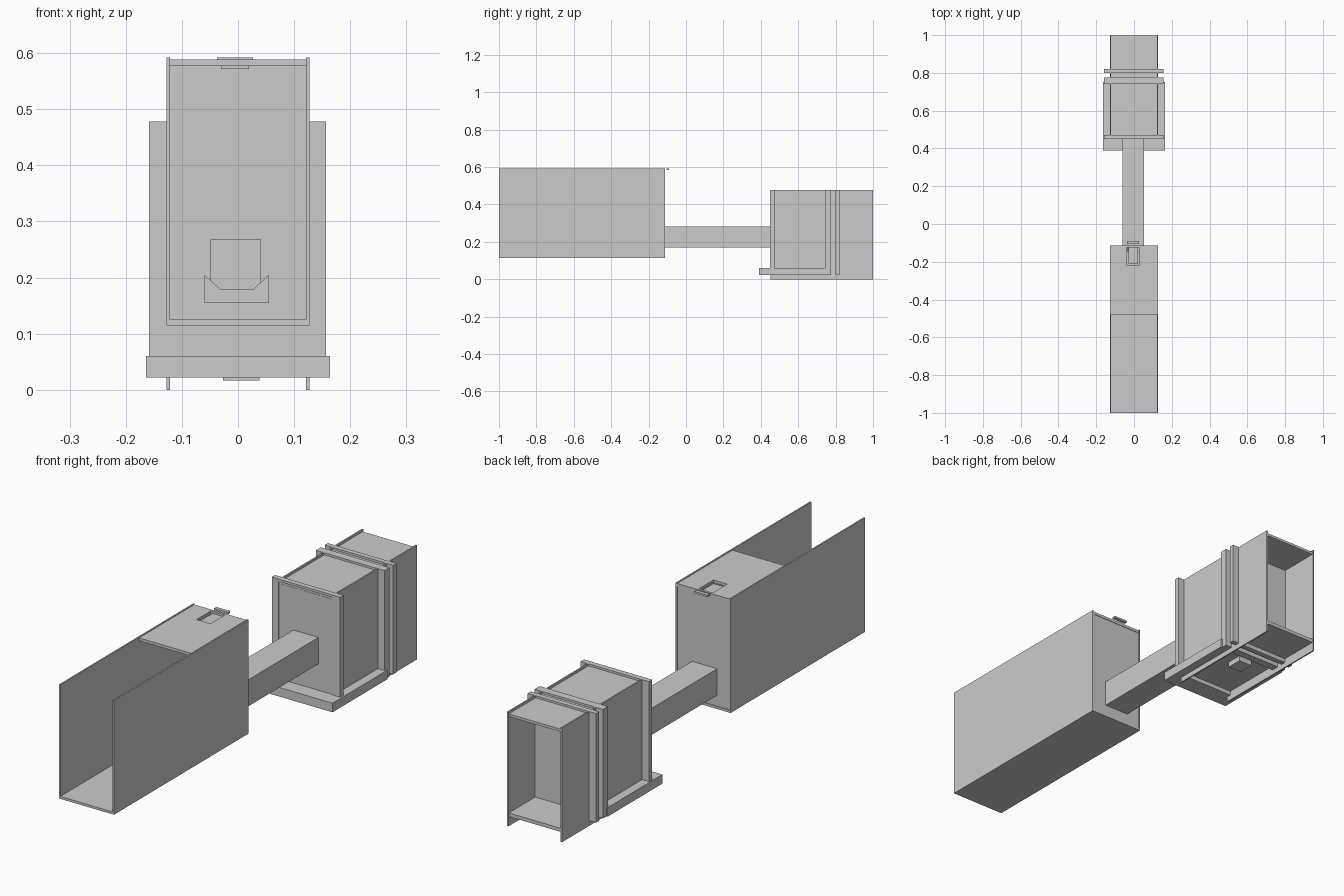
import bpy
import bmesh
from mathutils import Matrix, Vector

default = bpy.data.objects.get("Cube")
if default:
    bpy.data.objects.remove(default, do_unlink=True)

grey = bpy.data.materials.new("plain_grey")
grey.use_nodes = True
GREY = (0.6, 0.6, 0.6, 1)
grey.diffuse_color = GREY
grey.node_tree.nodes["Principled BSDF"].inputs["Base Color"].default_value = GREY


def finish(name, bm):
    mesh = bpy.data.meshes.new(name)
    bmesh.ops.recalc_face_normals(bm, faces=bm.faces)
    bm.to_mesh(mesh)
    bm.free()
    mesh.materials.append(grey)
    obj = bpy.data.objects.new(name, mesh)
    bpy.context.scene.collection.objects.link(obj)
    return obj


def boxes(name, *spans):
    """One object from boxes, each given as x, y and z ranges."""
    bm = bmesh.new()
    for span in spans:
        size = Vector([b - a for a, b in span])
        mid = Vector([(a + b) / 2 for a, b in span])
        bmesh.ops.create_cube(bm, size=1, matrix=Matrix.Translation(mid) @ Matrix.Diagonal(size).to_4x4())
    return finish(name, bm)


def frame(name, y, outer, inner):
    """Rectangular ring in the xz plane; outer and inner are (x range, z range)."""
    (ox, oz), (ix, iz) = outer, inner
    return boxes(name,
                 ((ox[0], ix[0]), y, oz), ((ix[1], ox[1]), y, oz),
                 (ix, y, (oz[0], iz[0])), (ix, y, (iz[1], oz[1])))


def pair(name, x0, x1, y, z):
    for side, label in ((-1, "right"), (1, "left")):
        boxes(f"{label}_{name}", (sorted((side * x0, side * x1)), y, z))


HALF = 0.127      # outer half width of both housings
IN = 0.121        # inner half width
span = (-IN, IN)
bore = ((-0.048, 0.04), (0.18, 0.268))

# Front housing: open at the front, roofed at the rear only
pair("front_wall", IN, HALF, (-1, -0.113), (0.115, 0.592))
boxes("front_floor", (span, (-1, -0.113), (0.115, 0.125)))
frame("front_rear_wall", (-0.125, -0.117), (span, (0.125, 0.577)), bore)
slot = (-0.037, 0.027)
roof = (0.577, 0.589)
boxes("front_roof",
      (span, (-0.48, -0.22), roof), (span, (-0.125, -0.115), roof),
      ((-IN, slot[0]), (-0.22, -0.125), roof), ((slot[1], IN), (-0.22, -0.125), roof))
boxes("latch_arm", ((-0.03, 0.02), (-0.21, -0.125), (0.572, 0.58)))
boxes("latch_bar", (slot, (-0.105, -0.09), (0.584, 0.592)))

# Hollow beam between the housings, with its cradle inside the front one
frame("beam", (-0.118, 0.456), ((-0.062, 0.054), (0.17, 0.281)), bore)
bm = bmesh.new()
outline = [(-0.06, 0.155), (0.055, 0.155), (0.055, 0.205),
           (0.028, 0.18), (-0.032, 0.18), (-0.06, 0.205)]
face = bm.faces.new([bm.verts.new((x, -0.125, z)) for x, z in outline])
pulled = bmesh.ops.extrude_face_region(bm, geom=[face])["geom"]
bmesh.ops.translate(bm, vec=(0, -0.02, 0), verts=[v for v in pulled if isinstance(v, bmesh.types.BMVert)])
finish("beam_cradle", bm)

# Rear housing: open at the back, with a partition inside
pair("rear_wall", IN, HALF, (0.452, 1), (0, 0.478))
boxes("rear_floor", (span, (0.455, 0.997), (0.04, 0.055)))
boxes("rear_roof", (span, (0.455, 0.997), (0.458, 0.469)))
boxes("rear_front_panel", (span, (0.454, 0.464), (0.055, 0.458)))
boxes("rear_partition", (span, (0.815, 0.823), (0.055, 0.458)))
boxes("floor_peg", ((-0.027, 0.038), (0.65, 0.72), (0.017, 0.04)))

# Ribs around the rear housing
for name, y in (("front_rib", (0.45, 0.472)),
                ("middle_rib", (0.742, 0.775)),
                ("back_rib", (0.8, 0.821))):
    frame(name, y, ((-0.159, 0.157), (0.022, 0.478)),
          ((-HALF, HALF), (0.04, 0.468)))

# Foot: bar across the front and a rail along each side
boxes("foot_bar", ((-0.164, 0.164), (0.39, 0.455), (0.022, 0.06)))
pair("foot_rail", HALF, 0.164, (0.455, 0.752), (0.022, 0.06))
